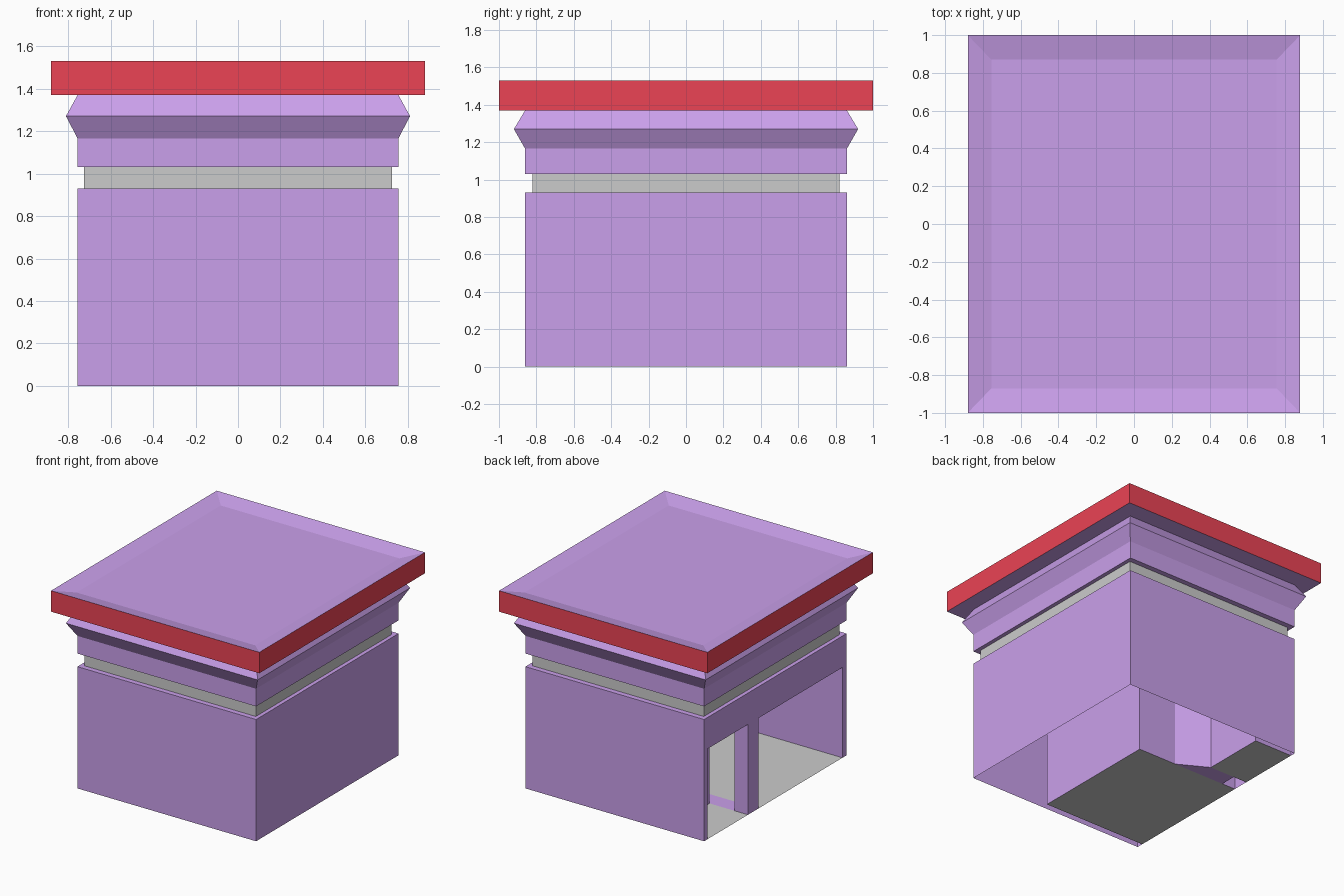
import bpy

if "Cube" in bpy.data.objects:
    bpy.data.objects.remove(bpy.data.objects["Cube"])


def material(name, rgb):
    m = bpy.data.materials.new(name)
    m.diffuse_color = (*rgb, 1)
    m.use_nodes = True
    m.node_tree.nodes["Principled BSDF"].inputs["Base Color"].default_value = m.diffuse_color
    return m


PURPLE = material("purple", (0.59, 0.35, 0.83))
RED = material("red", (0.83, 0.057, 0.09))


def build(name, faces, mat=None):
    """Object from a list of faces, each a list of points; shared points merge."""
    index = {}
    polys = [[index.setdefault(tuple(round(c, 4) for c in p), len(index))
              for p in f] for f in faces]
    mesh = bpy.data.meshes.new(name)
    mesh.from_pydata(list(index), [], polys)
    mesh.update()
    if mat:
        mesh.materials.append(mat)
    ob = bpy.data.objects.new(name, mesh)
    bpy.context.collection.objects.link(ob)
    return ob


def wall(path, z0, z1):
    """Upright faces along a plan path, facing right of travel."""
    return [[(*a, z0), (*b, z0), (*b, z1), (*a, z1)]
            for a, b in zip(path, path[1:])]


def flat(path, z, down=False):
    pts = [(x, y, z) for x, y in path]
    return pts[::-1] if down else pts


def ring(hx, hy, z):
    return [(-hx, -hy, z), (hx, -hy, z), (hx, hy, z), (-hx, hy, z)]


def loft(profile):
    """Rectangular rings (half x, half y, z) joined in sequence."""
    rings = [ring(*p) for p in profile]
    return [[a[i], a[(i + 1) % 4], b[(i + 1) % 4], b[i]]
            for a, b in zip(rings, rings[1:]) for i in range(4)]


X, Y, TOP, HEAD = 0.755, 0.86, 0.93, 0.69      # body size and opening height
BACK, FRONT = 0.82, -0.81                      # inner room limits in y
P0, P1, PX = 0.205, 0.33, -0.64                # pillar extents
RX, SX, DX = 0.12, -0.43, -0.206               # room depths and angled wall end

# Outer walls: three closed sides, open left side with jambs, pillar and lintel
shell = wall([(-X, -Y), (X, -Y), (X, Y), (-X, Y)], 0, TOP)
for y1, y0 in ((Y, BACK), (P1, P0), (FRONT, -Y)):
    shell += wall([(-X, y1), (-X, y0)], 0, HEAD)
shell += wall([(-X, Y), (-X, -Y)], HEAD, TOP)
shell += loft([(X, Y, TOP), (0.725, 0.82, TOP)])
build("outer_walls", shell, PURPLE)

# Interior: large room and small room joined by a passage with an angled wall
large = [(-X, FRONT), (RX, FRONT), (RX, P0), (-X, P0)]
small = [(-X, P1), (SX, P1), (SX, BACK), (-X, BACK)]
passage = [(PX, P0), (DX, P0), (SX, P1), (PX, P1)]
inner = wall([(-X, BACK), (SX, BACK), (SX, P1), (DX, P0), (RX, P0),
              (RX, FRONT), (-X, FRONT)], 0, HEAD)
inner += wall([(-X, P0), (PX, P0), (PX, P1), (-X, P1)], 0, HEAD)
inner += [flat(r, HEAD, down=True) for r in (large, small, passage)]
inner.append(flat(passage, 0))
build("interior_walls", inner, PURPLE)
build("room_floors", [flat(large, 0), flat(small, 0)])

# Recessed grey band
build("neck_band", loft([(0.725, 0.82, TOP), (0.725, 0.82, 1.03)]))

# Flared cornice and roof underside
build("cornice", loft([(0.725, 0.82, 1.03), (X, Y, 1.03), (X, Y, 1.165),
                       (0.81, 0.92, 1.27), (X, Y, 1.37), (0.88, 1, 1.37)]), PURPLE)

# Red roof edge and shallow dished top
build("roof_edge", loft([(0.88, 1, 1.37), (0.88, 1, 1.53)]), RED)
build("roof_top", loft([(0.88, 1, 1.53), (X, 0.87, 1.50)]) + [ring(X, 0.87, 1.50)], PURPLE)
